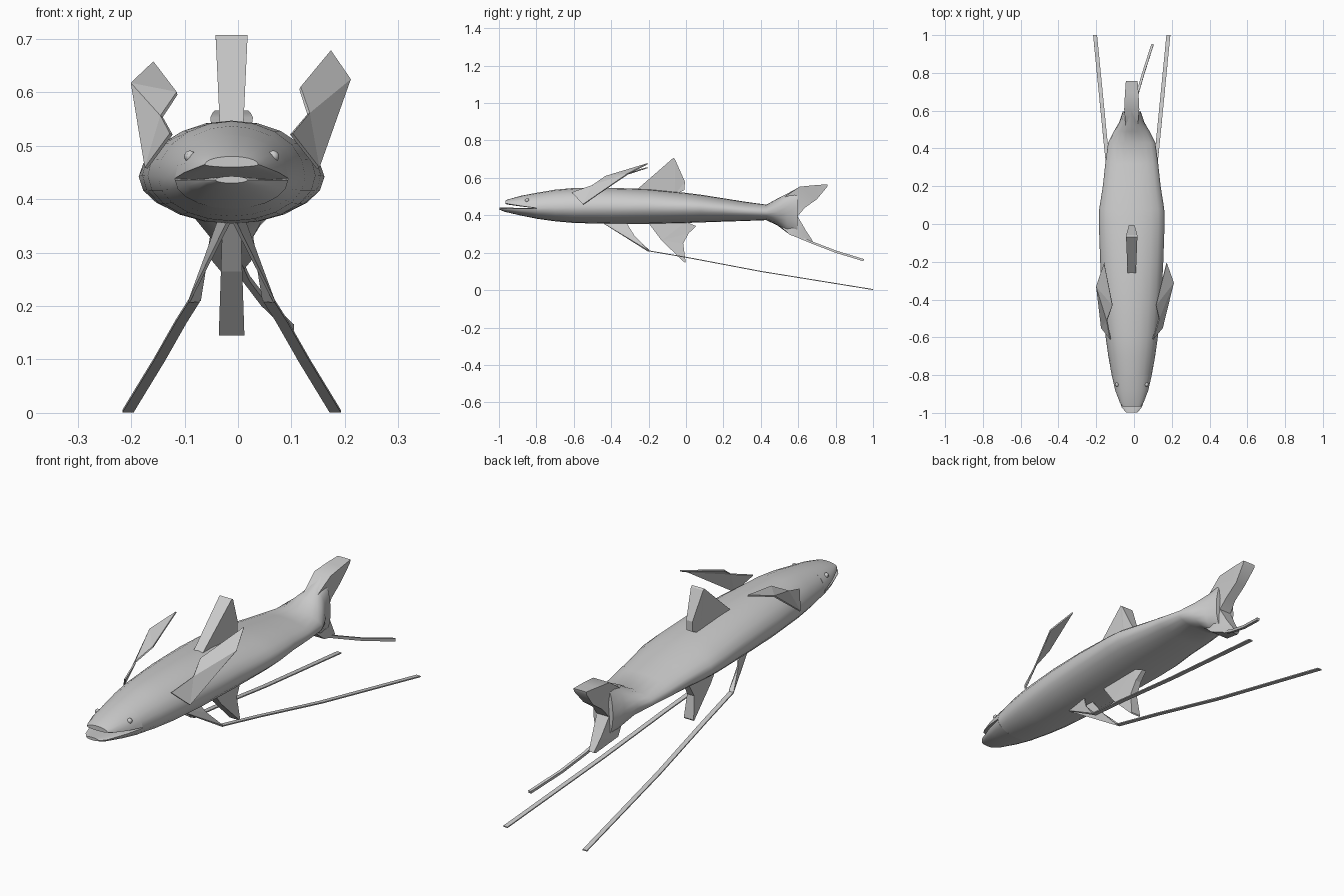
import bpy, bmesh, math
from mathutils import Vector

CX = -0.012  # body midline


def make(name, verts, faces, smooth=None, thick=0):
    me = bpy.data.meshes.new(name)
    me.from_pydata(verts, [], faces)
    bm = bmesh.new()
    bm.from_mesh(me)
    bmesh.ops.recalc_face_normals(bm, faces=bm.faces)
    bmesh.ops.triangulate(bm, faces=[f for f in bm.faces if len(f.verts) > 4])
    bm.to_mesh(me)
    bm.free()
    ob = bpy.data.objects.new(name, me)
    bpy.context.collection.objects.link(ob)
    if thick:
        m = ob.modifiers.new("thickness", 'SOLIDIFY')
        m.thickness = thick
        m.offset = 0
    if smooth:
        bpy.context.view_layer.objects.active = ob
        ob.select_set(True)
        bpy.ops.object.shade_smooth_by_angle(angle=math.radians(smooth))
        ob.select_set(False)
    return ob


def loft(name, sections, n=20):
    """Sections along y: (y, top z, widest z, bottom z, half width)."""
    verts, faces = [], []
    for y, top, mid, bot, hw in sections:
        for i in range(n):
            a = 2 * math.pi * i / n
            s = math.sin(a)
            verts.append((CX + hw * math.cos(a), y,
                          mid + s * ((top - mid) if s > 0 else (mid - bot))))
    for k in range(len(sections) - 1):
        for i in range(n):
            j = (i + 1) % n
            faces.append((k * n + i, k * n + j, (k + 1) * n + j, (k + 1) * n + i))
    faces.append(tuple(range(n)))
    faces.append(tuple(range(len(verts) - n, len(verts))))
    return make(name, verts, faces, 45)


def wedge_fin(name, outline, smooth=None):
    """Upright fin from a side outline of (y, z, half thickness)."""
    n = len(outline)
    verts = [(CX + s * h, y, z) for s in (-1, 1) for y, z, h in outline]
    faces = [tuple(range(n)), tuple(range(n, 2 * n))]
    faces += [(i, (i + 1) % n, n + (i + 1) % n, n + i) for i in range(n)]
    return make(name, verts, faces, smooth)


def ribbon(name, path, width, thick):
    verts = [(x + s * width / 2, y, z) for x, y, z in path for s in (-1, 1)]
    faces = [(2 * i, 2 * i + 1, 2 * i + 3, 2 * i + 2) for i in range(len(path) - 1)]
    return make(name, verts, faces, thick=thick)


# Body, flattening sideways into the tail root
loft("body", [
    (-0.80, 0.520, 0.438, 0.382, 0.106), (-0.70, 0.537, 0.440, 0.368, 0.124),
    (-0.60, 0.546, 0.442, 0.359, 0.138), (-0.40, 0.547, 0.444, 0.354, 0.157),
    (-0.20, 0.540, 0.445, 0.354, 0.167), (0.00, 0.520, 0.442, 0.359, 0.174),
    (0.08, 0.510, 0.440, 0.362, 0.172), (0.20, 0.491, 0.432, 0.366, 0.153),
    (0.32, 0.472, 0.422, 0.370, 0.140), (0.43, 0.457, 0.415, 0.374, 0.125),
    (0.49, 0.490, 0.415, 0.345, 0.095), (0.54, 0.515, 0.412, 0.307, 0.066),
    (0.595, 0.545, 0.400, 0.288, 0.048)])

# Open mouth: two jaws
loft("upper_jaw", [
    (-0.965, 0.480, 0.465, 0.460, 0.050), (-0.945, 0.487, 0.460, 0.456, 0.063),
    (-0.88, 0.505, 0.450, 0.447, 0.088), (-0.80, 0.520, 0.439, 0.437, 0.106)])
loft("lower_jaw", [
    (-0.998, 0.443, 0.436, 0.430, 0.030), (-0.97, 0.442, 0.436, 0.419, 0.053),
    (-0.88, 0.439, 0.436, 0.398, 0.086), (-0.80, 0.438, 0.436, 0.382, 0.106)])

# Eyes
for side, s in (("left", -1), ("right", 1)):
    bpy.ops.mesh.primitive_uv_sphere_add(segments=12, ring_count=8, radius=0.011,
                                         location=(CX + s * 0.078, -0.85, 0.48))
    bpy.context.object.name = side + "_eye"

# Tail lobes
wedge_fin("upper_tail_lobe", [
    (0.50, 0.480, 0.030), (0.607, 0.553, 0.040), (0.69, 0.561, 0.036),
    (0.758, 0.566, 0.031), (0.755, 0.552, 0.031), (0.70, 0.486, 0.024),
    (0.635, 0.440, 0.024), (0.597, 0.395, 0.030), (0.50, 0.415, 0.030)], 40)
wedge_fin("lower_tail_lobe", [
    (0.50, 0.415, 0.030), (0.597, 0.395, 0.030), (0.640, 0.320, 0.022),
    (0.678, 0.262, 0.012), (0.665, 0.255, 0.012), (0.555, 0.296, 0.046),
    (0.50, 0.345, 0.030)], 40)
ribbon("tail_ray", [(0.0, 0.60, 0.285), (0.015, 0.68, 0.252),
                    (0.05, 0.80, 0.206), (0.098, 0.95, 0.16)], 0.013, 0.012)

# Dorsal and belly fins: broad leading edge, thin trailing edge
wedge_fin("dorsal_fin", [
    (-0.265, 0.535, 0.022), (-0.068, 0.707, 0.030), (-0.060, 0.702, 0.030),
    (-0.006, 0.580, 0.015), (-0.008, 0.535, 0.015), (-0.06, 0.510, 0.015)])
wedge_fin("belly_fin", [
    (-0.205, 0.365, 0.017), (-0.13, 0.265, 0.020), (-0.005, 0.145, 0.024),
    (-0.002, 0.150, 0.024), (-0.015, 0.250, 0.017), (0.015, 0.305, 0.014),
    (0.055, 0.342, 0.010), (0.0, 0.365, 0.014)])

# Raised pectoral fins, posed slightly differently
pectorals = {
    "left": [(-0.158, -0.205, 0.655), (-0.200, -0.33, 0.615), (-0.172, -0.55, 0.458),
             (-0.125, -0.61, 0.522), (-0.143, -0.51, 0.555), (-0.114, -0.43, 0.598)],
    "right": [(0.173, -0.205, 0.676), (0.210, -0.31, 0.622), (0.150, -0.55, 0.458),
              (0.100, -0.61, 0.522), (0.132, -0.50, 0.560), (0.116, -0.43, 0.608)]}
for side, pts in pectorals.items():
    c = [0, 1, 2, 3, 4, 5]
    make(side + "_pectoral_fin", pts, [(0, 1, 5), (1, 4, 5), (1, 2, 4), (2, 3, 4)],
         thick=0.006)

# Pelvic fins drawn out into long stilts
for side, s in (("left", -1), ("right", 1)):
    fin = [(0.003, -0.45, 0.362), (0.022, -0.32, 0.362), (0.048, -0.275, 0.29),
           (0.058, -0.20, 0.212), (0.080, -0.20, 0.208)]
    make(side + "_pelvic_fin", [(CX + s * x, y, z) for x, y, z in fin],
         [(0, 1, 2), (0, 2, 4), (2, 3, 4)], thick=0.007)
    leg = [(0.070, -0.20, 0.210), (0.094, 0.02, 0.172), (0.135, 0.40, 0.100),
           (0.194, 1.0, 0.003)]
    ribbon(side + "_stilt", [(CX + s * x, y, z) for x, y, z in leg], 0.021, 0.005)
